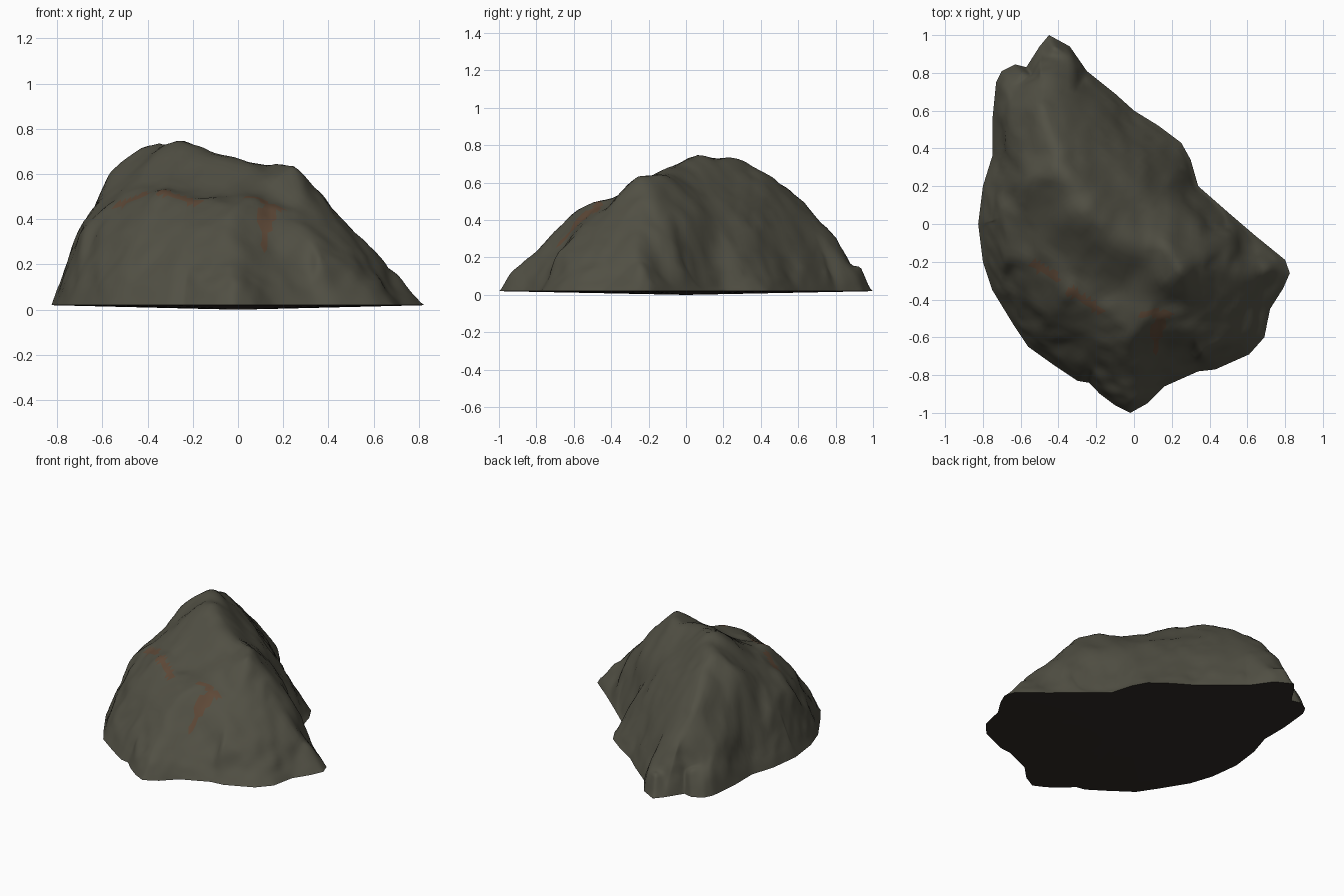
import bpy, bmesh, math
from mathutils import Vector, noise
from mathutils.geometry import delaunay_2d_cdt

if "Cube" in bpy.data.objects:
    bpy.data.objects.remove(bpy.data.objects["Cube"])

RIM_Z = 0.02

# footprint, clockwise from the back point
outline = [(-.45, 1), (-.34, .94), (-.25, .81), (-.1, .69), (0, .6), (.13, .52), (.25, .43),
           (.3, .34), (.34, .2), (.5, .06), (.64, -.06), (.8, -.19), (.825, -.26), (.79, -.34),
           (.72, -.45), (.69, -.6), (.61, -.69), (.43, -.77), (.34, -.78), (.16, -.86),
           (.07, -.95), (-.02, -1), (-.1, -.96), (-.18, -.9), (-.24, -.84), (-.3, -.83),
           (-.42, -.75), (-.56, -.65), (-.64, -.53), (-.75, -.35), (-.8, -.2), (-.825, 0),
           (-.8, .2), (-.75, .36), (-.75, .55), (-.73, .75), (-.7, .81), (-.63, .845),
           (-.57, .83), (-.5, .94)]

# crest from the back point over the peak to the right point
crest = [(-.5, .86, .2), (-.5, .76, .38), (-.5, .62, .53), (-.46, .5, .62), (-.4, .34, .72),
         (-.33, .2, .755), (-.26, .07, .785), (-.13, -.02, .735), (.02, -.1, .69),
         (.14, -.1, .665), (.25, -.25, .65), (.34, -.22, .57), (.42, -.23, .44),
         (.52, -.24, .365), (.66, -.24, .2)]
# left flank
left = [(-.55, .25, .655), (-.6, .1, .52), (-.68, .03, .41), (-.63, .42, .42), (-.65, .6, .3),
        (-.63, .72, .2), (-.68, -.2, .36), (-.75, .02, .25)]
# ledge across the front, and the slope behind it
ledge = [(-.6, -.2, .43), (-.48, -.26, .49), (-.35, -.35, .535), (-.25, -.43, .48),
         (-.1, -.52, .475), (.02, -.57, .48), (.14, -.5, .455), (.3, -.46, .42),
         (-.48, -.08, .55), (-.3, -.2, .57), (-.08, -.34, .51), (.12, -.37, .53)]
# front face
front = [(-.6, -.4, .29), (-.45, -.5, .36), (-.41, -.63, .2), (-.25, -.6, .35), (-.2, -.75, .2),
         (-.03, -.83, .22), (-.05, -.68, .37), (.16, -.7, .21), (.36, -.69, .25),
         (.3, -.57, .36), (.5, -.6, .2), (.46, -.42, .33), (.58, -.45, .22)]
# back right face
back = [(-.32, .7, .33), (-.15, .5, .38), (-.27, .42, .57), (0, .36, .4), (-.08, .22, .57),
        (.14, .16, .43), (.33, .0, .42), (.5, -.08, .31)]

# skirt just inside the footprint sets how steep the sides start
skirt = []
for x, y in outline:
    slope = 1.8 - 0.8 * math.cos(math.atan2(y, x))
    skirt.append((x * .94, y * .94, RIM_Z + slope * .06 * math.hypot(x, y)))

pts = [(x, y, RIM_Z) for x, y in outline] + skirt + crest + left + ledge + front + back
n = len(outline)
vs, _, fs, orig, _, _ = delaunay_2d_cdt([Vector(p[:2]) for p in pts],
                                        [(i, (i + 1) % n) for i in range(n)], [], 1, 1e-6)

# rough faceted shell
bm = bmesh.new()
verts = [bm.verts.new((v.x, v.y, pts[o[0]][2] if o else RIM_Z)) for v, o in zip(vs, orig)]
for f in fs:
    bm.faces.new([verts[i] for i in f])
bmesh.ops.subdivide_edges(bm, edges=bm.edges[:], cuts=5, use_grid_fill=True)
bmesh.ops.recalc_face_normals(bm, faces=bm.faces[:])
if sum(f.normal.z for f in bm.faces) < 0:
    bmesh.ops.reverse_faces(bm, faces=bm.faces[:])

# weathering: soften the facets, then add small lumps
inner = [v for v in bm.verts if not v.is_boundary]
for _ in range(4):
    bmesh.ops.smooth_vert(bm, verts=inner, factor=0.5,
                          use_axis_x=True, use_axis_y=True, use_axis_z=True)
bm.normal_update()
for v, nrm in [(v, v.normal.copy()) for v in inner]:
    fade = min(1, max(0, (v.co.z - RIM_Z) / .1))
    lump = noise.noise(v.co * 6) * .012 + noise.noise(v.co * 13) * .009
    v.co += nrm * lump * fade

# rust stains along the ledge
stains = [((-.53, -.21), (-.42, -.27)), ((-.33, -.35), (-.19, -.46)),
          ((.04, -.48), (.17, -.47)), ((.14, -.5), (.11, -.66))]


def stain_distance(c):
    best = 9
    for a, b in stains:
        a, b = Vector(a), Vector(b)
        t = max(0, min(1, (c - a).dot(b - a) / (b - a).length_squared))
        best = min(best, (c - a.lerp(b, t)).length)
    return best


for f in bm.faces:
    c = f.calc_center_median()
    f.smooth = True
    if stain_distance(c.xy) < .022 + .03 * noise.noise(c * 15):
        f.material_index = 1

# shallow dark underside meeting at the middle
hub = bm.verts.new((0, 0, 0))
for e in [e for e in bm.edges if e.is_boundary]:
    face = bm.faces.new((e.verts[0], e.verts[1], hub))
    face.normal_update()
    if face.normal.z > 0:
        face.normal_flip()
    face.material_index = 2

mesh = bpy.data.meshes.new("boulder")
bm.to_mesh(mesh)
bm.free()
for name, col in (("stone", (.083, .08, .058, 1)), ("rust", (.11, .065, .038, 1)),
                  ("underside", (.03, .024, .02, 1))):
    mat = bpy.data.materials.new(name)
    mat.diffuse_color = col
    mat.use_nodes = True
    mat.node_tree.nodes["Principled BSDF"].inputs["Base Color"].default_value = mat.diffuse_color
    mesh.materials.append(mat)
boulder = bpy.data.objects.new("boulder", mesh)
bpy.context.collection.objects.link(boulder)

# smooth stone with a crisp bottom rim
bpy.context.view_layer.objects.active = boulder
boulder.select_set(True)
bpy.ops.object.shade_smooth_by_angle(angle=math.radians(50))
